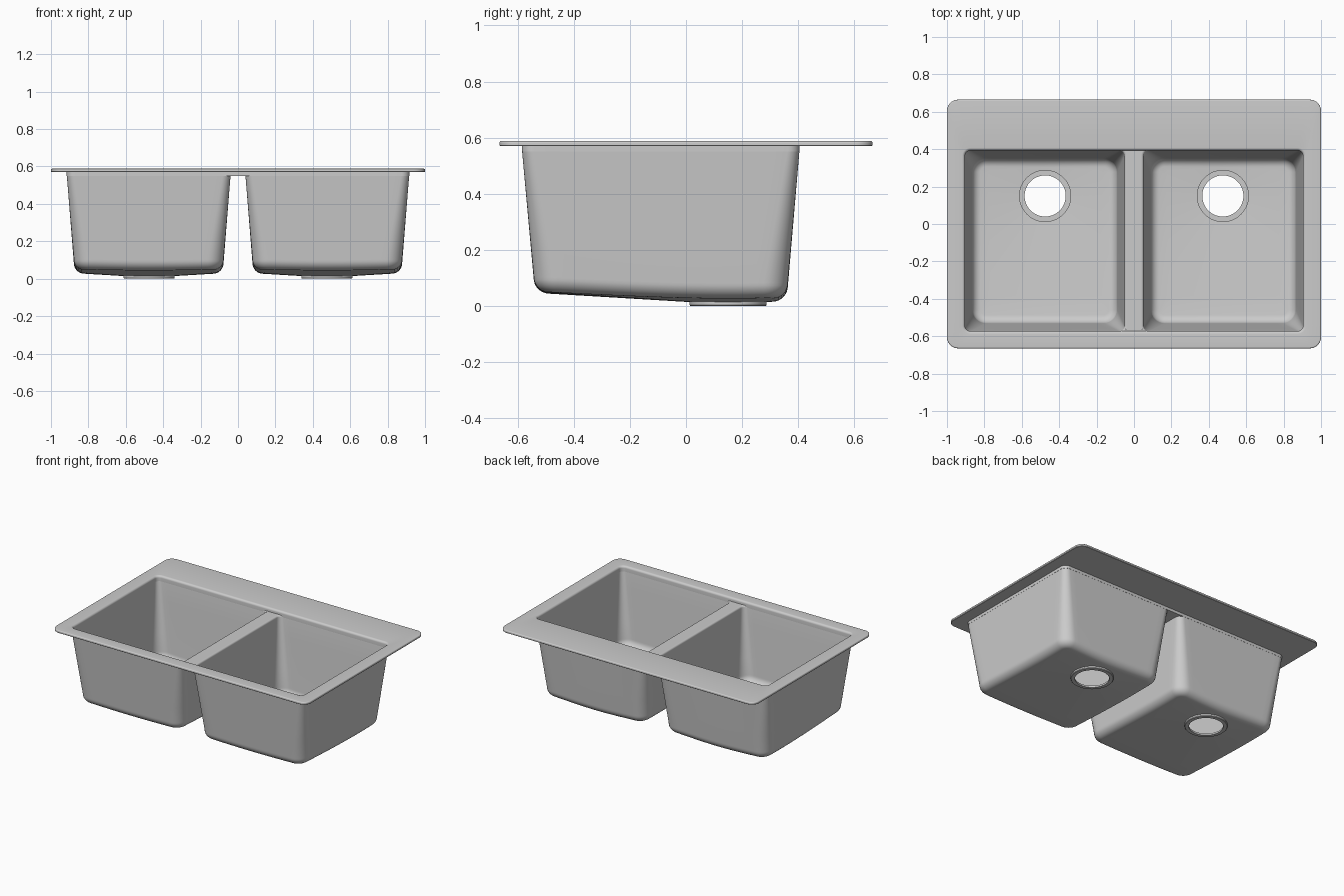
import bpy
import bmesh
from math import sin, cos, pi, hypot

cube = bpy.data.objects.get("Cube")
if cube:
    bpy.data.objects.remove(cube, do_unlink=True)

steel = bpy.data.materials.new("satin grey steel")
steel.use_nodes = True
GREY = (0.6, 0.6, 0.6, 1)
steel.diffuse_color = GREY
steel.node_tree.nodes["Principled BSDF"].inputs["Base Color"].default_value = GREY

WALL = 0.012        # sheet thickness
BOWL_X = 0.4775     # bowl centre
BOWL_Y = -0.09
TOP_HX, TOP_HY, TOP_R = 0.4385, 0.495, 0.042
BOT_HX, BOT_HY, BOT_R = 0.4, 0.453, 0.085
DRAIN_X, DRAIN_Y = 0.475, 0.15
LEDGE = 0.562       # height of the divider top


def rounded_rect(cx, cy, hx, hy, r, arc=8, side=20):
    """Outline of a rounded rectangle with evenly divided sides."""
    corners = []
    for k, (sx, sy) in enumerate([(1, 1), (-1, 1), (-1, -1), (1, -1)]):
        ox, oy = cx + sx * (hx - r), cy + sy * (hy - r)
        angles = [(k + i / arc) * pi / 2 for i in range(arc + 1)]
        corners.append([(ox + r * cos(a), oy + r * sin(a)) for a in angles])
    pts = []
    for k in range(4):
        pts += corners[k]
        (x0, y0), (x1, y1) = corners[k][-1], corners[(k + 1) % 4][0]
        for i in range(1, side):
            t = i / side
            pts.append((x0 + (x1 - x0) * t, y0 + (y1 - y0) * t))
    return pts


def at_height(pts, z):
    return [(x, y, z) for x, y in pts]


def loft(name, rings, wrap=True, mirror=False):
    """Skin a list of closed rings; wrap joins the last ring to the first."""
    bm = bmesh.new()
    rows = [[bm.verts.new(p) for p in ring] for ring in rings]
    n = len(rows[0])
    for a in range(len(rows) if wrap else len(rows) - 1):
        r0, r1 = rows[a], rows[(a + 1) % len(rows)]
        for i in range(n):
            j = (i + 1) % n
            bm.faces.new((r0[i], r0[j], r1[j], r1[i]))
    if not wrap:
        bm.faces.new(rows[0])
        bm.faces.new(rows[-1])
    bmesh.ops.recalc_face_normals(bm, faces=bm.faces)
    mesh = bpy.data.meshes.new(name)
    bm.to_mesh(mesh)
    bm.free()
    mesh.materials.append(steel)
    obj = bpy.data.objects.new(name, mesh)
    bpy.context.collection.objects.link(obj)
    if mirror:
        obj.modifiers.new("mirror", 'MIRROR').use_mirror_merge = False
    bpy.ops.object.select_all(action='DESELECT')
    obj.select_set(True)
    bpy.context.view_layer.objects.active = obj
    bpy.ops.object.shade_smooth_by_angle(angle=pi / 5)
    return obj


def floor_height(x, y):
    """Floor underside falls towards the drain."""
    return 0.006 + 0.06 * hypot(x - DRAIN_X, y - DRAIN_Y)


def drain_ring(guide, radius, z):
    ring = []
    for x, y, _ in guide:
        d = hypot(x - DRAIN_X, y - DRAIN_Y)
        ring.append((DRAIN_X + (x - DRAIN_X) / d * radius,
                     DRAIN_Y + (y - DRAIN_Y) / d * radius, z))
    return ring


def bowl_skin(inset, lift, fillet):
    """Rings of one bowl surface, from below the lip down to the drain edge."""
    def outline(hx, hy, r, more):
        return rounded_rect(BOWL_X, BOWL_Y, hx - more, hy - more, r - more)

    top = at_height(outline(TOP_HX, TOP_HY, TOP_R, inset), LEDGE - inset)
    steps = 8
    curve = []
    for i in range(steps + 1):
        a = i / steps * pi / 2
        pts = outline(BOT_HX, BOT_HY, BOT_R, inset + fillet * (1 - cos(a)))
        curve.append([(x, y, floor_height(x, y) + lift + fillet * (1 - sin(a)))
                      for x, y in pts])

    def between(r0, r1, count):
        return [[tuple(p + (q - p) * k / count for p, q in zip(u, v))
                 for u, v in zip(r0, r1)] for k in range(1, count)]

    edge = drain_ring(curve[-1], 0.137, floor_height(DRAIN_X + 0.137, DRAIN_Y) + lift)
    return [top] + between(top, curve[0], 4) + curve + between(curve[-1], edge, 5) + [edge]


# Bowls: inner skin, stepped drain seat with open hole, then outer skin
inner = bowl_skin(WALL, WALL, 0.045)
outer = bowl_skin(0, 0, 0.052)
lip = []
for i in range(5):
    a = i / 5 * pi / 2
    pts = rounded_rect(BOWL_X, BOWL_Y, *[v - WALL * (1 - cos(pi / 2 - a))
                                         for v in (TOP_HX, TOP_HY, TOP_R)])
    # rounded shoulder rolling over on to the divider
    lip.append(at_height([p for p in pts], LEDGE - WALL * (1 - cos(a))))
lip = [at_height(rounded_rect(BOWL_X, BOWL_Y, TOP_HX - d, TOP_HY - d, TOP_R - d),
                 LEDGE - WALL + WALL * sin(a))
       for a in [i / 5 * pi / 2 for i in range(5, 0, -1)]
       for d in [WALL * cos(a)]]
guide = inner[-1]
seat = [drain_ring(guide, r, z) for r, z in
        [(0.137, WALL), (0.11, WALL), (0.11, 0), (0.134, 0), (0.137, 0.004)]]
loft("bowl", lip[1:] + inner + seat + outer[::-1], mirror=True)

# Deck: flat rim with rounded edges and a skirt meeting the bowls
OPEN_HX, OPEN_HY = BOWL_X + TOP_HX - WALL, TOP_HY - WALL
TOP_Z, UNDER_Z, FLARE = 0.588, 0.57, 0.015


def opening(grow, z):
    return at_height(rounded_rect(0, BOWL_Y, OPEN_HX + grow, OPEN_HY + grow,
                                  0.03 + grow), z)


def border(shrink, z):
    return at_height(rounded_rect(0, 0, 1 - shrink, 0.665 - shrink, 0.06 - shrink), z)


quarter = [i / 6 * pi / 2 for i in range(7)]
rings = [opening(0, LEDGE - WALL)]
rings += [opening(FLARE * (1 - cos(a)), TOP_Z - FLARE * (1 - sin(a))) for a in quarter]
rings += [border(0.007 * (1 - sin(a)), TOP_Z - 0.007 * (1 - cos(a))) for a in quarter]
rings += [border(0, UNDER_Z + 0.003), border(0.003, UNDER_Z),
          opening(WALL, UNDER_Z), opening(WALL, LEDGE - WALL)]
loft("deck", rings)

# Divider: strip between the bowls, widening into their rounded corners
half = [(BOWL_X - TOP_HX + TOP_R * (1 - cos(a)), TOP_HY - TOP_R * (1 - sin(a)))
        for a in quarter]
spine = [(w, BOWL_Y - d) for w, d in reversed(half)] + [(w, BOWL_Y + d) for w, d in half]
loft("divider", [[(-w, y, LEDGE - WALL), (w, y, LEDGE - WALL), (w, y, LEDGE), (-w, y, LEDGE)]
                 for w, y in spine], wrap=False)
